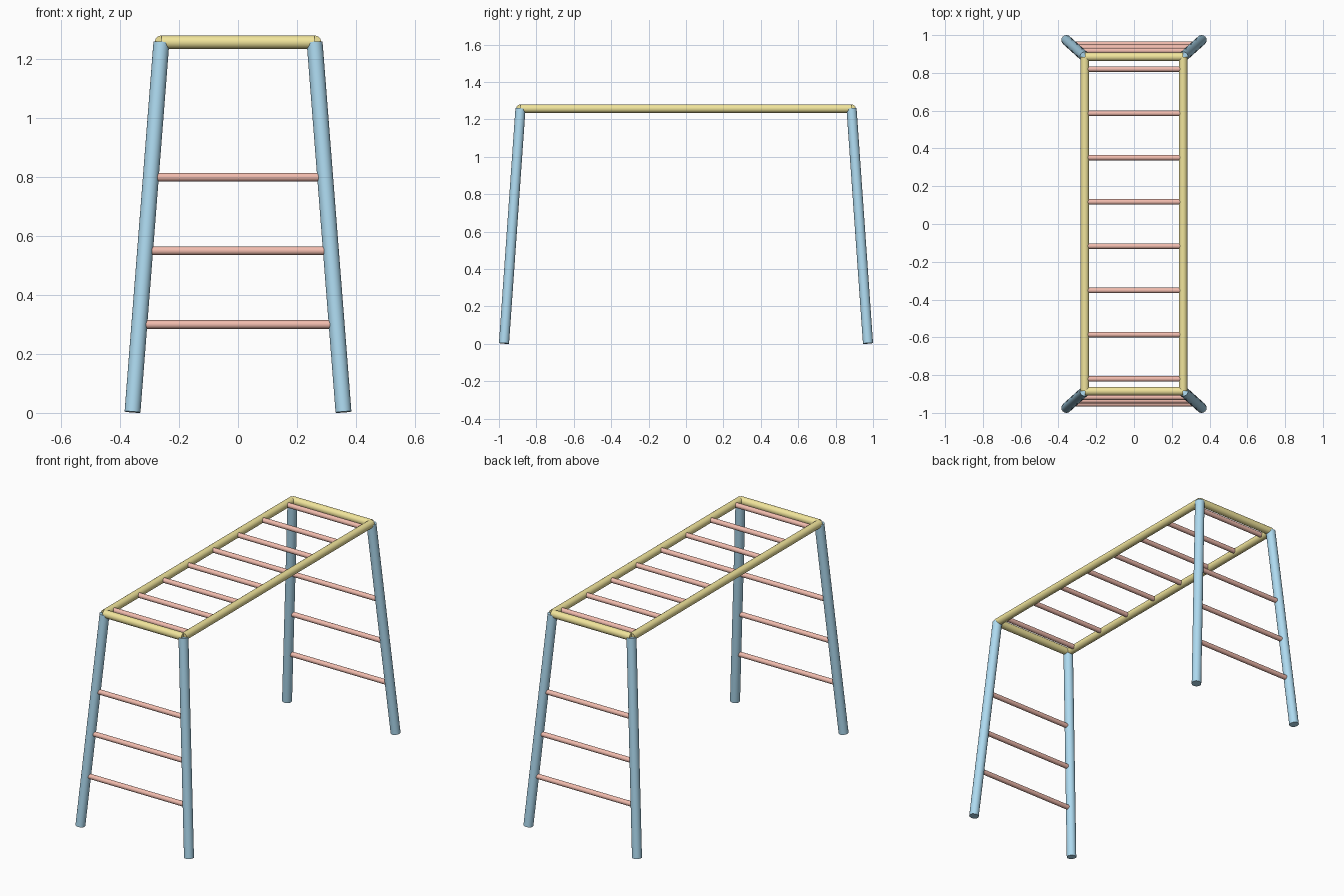
import bpy
from mathutils import Vector

if "Cube" in bpy.data.objects:
    bpy.data.objects.remove(bpy.data.objects["Cube"])

TOP_X, TOP_Y, TOP_Z = 0.26, 0.885, 1.258     # frame corner (pipe centre)
FOOT_X, FOOT_Y, FOOT_Z = 0.358, 0.973, 0.003  # foot (pipe centre)
LEG_R, RAIL_R, RUNG_R = 0.027, 0.0225, 0.0145


def material(name, color):
    m = bpy.data.materials.new(name)
    m.diffuse_color = (*color, 1)
    m.use_nodes = True
    m.node_tree.nodes["Principled BSDF"].inputs["Base Color"].default_value = m.diffuse_color
    return m


BLUE = material("blue_paint", (0.42, 0.70, 0.87))
YELLOW = material("yellow_paint", (0.88, 0.78, 0.33))
RED = material("red_paint", (0.88, 0.50, 0.42))


def pipe(name, start, end, radius, mat):
    """Straight capped tube between two points."""
    a, b = Vector(start), Vector(end)
    bpy.ops.mesh.primitive_cylinder_add(
        vertices=24, radius=radius, depth=(b - a).length, location=(a + b) / 2,
        rotation=(b - a).to_track_quat('Z', 'Y').to_euler())
    ob = bpy.context.object
    ob.name = name
    ob.data.materials.append(mat)
    bpy.ops.object.shade_smooth_by_angle()
    return ob


def leg_point(z):
    """Centre of the +x +y leg at height z."""
    t = (z - FOOT_Z) / (TOP_Z - FOOT_Z)
    return FOOT_X + (TOP_X - FOOT_X) * t, FOOT_Y + (TOP_Y - FOOT_Y) * t


for side, s in (("front", -1), ("back", 1)):
    # splayed legs
    for hand, h in (("left", -1), ("right", 1)):
        pipe(f"{side}_{hand}_leg", (h * FOOT_X, s * FOOT_Y, FOOT_Z),
             (h * TOP_X, s * TOP_Y, TOP_Z), LEG_R, BLUE)
    # end rail of the top frame
    pipe(f"{side}_end_rail", (-TOP_X, s * TOP_Y, TOP_Z),
         (TOP_X, s * TOP_Y, TOP_Z), RAIL_R, YELLOW)
    # climbing rungs between the legs
    for i in range(3):
        z = 0.30 + 0.25 * i
        x, y = leg_point(z)
        pipe(f"{side}_ladder_rung_{i + 1}", (-x, s * y, z), (x, s * y, z), RUNG_R, RED)

# long side rails
for hand, h in (("left", -1), ("right", 1)):
    pipe(f"{hand}_side_rail", (h * TOP_X, -TOP_Y, TOP_Z),
         (h * TOP_X, TOP_Y, TOP_Z), RAIL_R, YELLOW)

# overhead bars
for i in range(8):
    y = -0.82 + 1.64 * i / 7
    pipe(f"overhead_bar_{i + 1}", (-TOP_X, y, TOP_Z), (TOP_X, y, TOP_Z), RUNG_R, RED)
